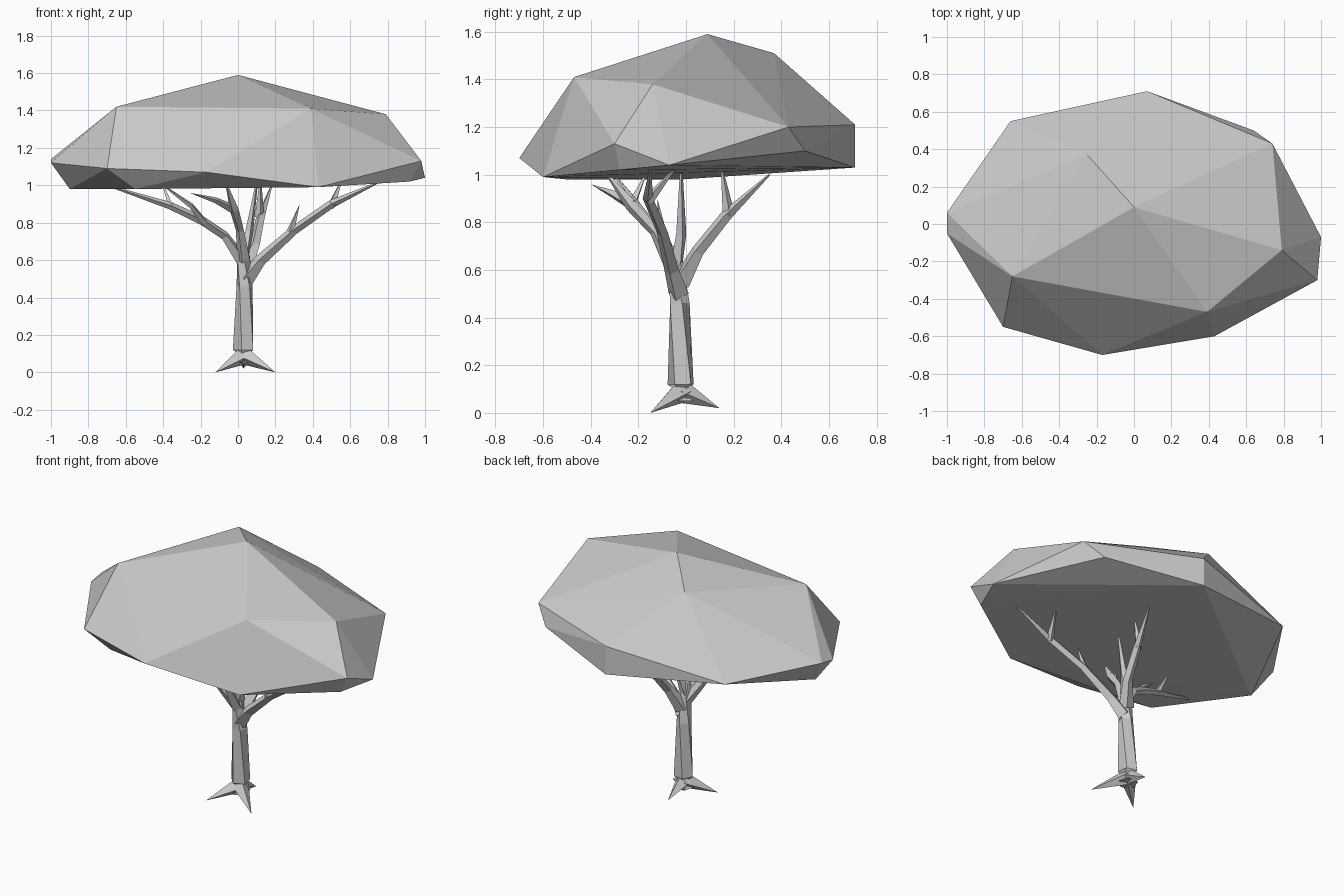
import bpy, bmesh
from mathutils import Vector

cube = bpy.data.objects.get("Cube")
if cube:
    bpy.data.objects.remove(cube, do_unlink=True)

GREY = (0.6, 0.6, 0.6, 1)
mat = bpy.data.materials.new("light grey")
mat.use_nodes = True
mat.diffuse_color = GREY
mat.node_tree.nodes["Principled BSDF"].inputs["Base Color"].default_value = GREY


def finish(name, bm):
    bmesh.ops.recalc_face_normals(bm, faces=bm.faces)
    mesh = bpy.data.meshes.new(name)
    bm.to_mesh(mesh)
    bm.free()
    mesh.materials.append(mat)
    obj = bpy.data.objects.new(name, mesh)
    bpy.context.collection.objects.link(obj)
    return obj


def limb(name, path, sides=4):
    """Faceted tapering limb; path holds (x, y, z, radius), radius 0 is a tip."""
    bm = bmesh.new()
    pts = [Vector(p[:3]) for p in path]
    rings = []
    for i, p in enumerate(pts):
        axis = (pts[min(i + 1, len(pts) - 1)] - pts[max(i - 1, 0)]).normalized()
        quat = axis.to_track_quat('Z', 'Y')
        r = path[i][3]
        if r == 0:
            rings.append([bm.verts.new(p)])
            continue
        ring = bmesh.ops.create_circle(bm, segments=sides, radius=r)["verts"]
        for v in ring:
            v.co = p + quat @ v.co
        rings.append(ring)
    for a, b in zip(rings, rings[1:]):
        for k in range(sides):
            n = (k + 1) % sides
            if len(b) == 1:
                bm.faces.new((a[k], a[n], b[0]))
            else:
                bm.faces.new((a[k], a[n], b[n], b[k]))
    bm.faces.new(rings[0][::-1])
    if len(rings[-1]) > 1:
        bm.faces.new(rings[-1])
    return finish(name, bm)


# Canopy: one faceted hull, listed from crown to underside
crown = [(0, .09, 1.59), (-.25, .37, 1.51), (-.65, -.28, 1.42),
         (.39, -.47, 1.41), (.79, -.14, 1.38)]
rim = [(.74, .43, 1.2), (.07, .71, 1.21), (-.66, .55, 1.1), (-1, .06, 1.14),
       (-1, -.05, 1.12), (-.7, -.55, 1.09), (-.17, -.7, 1.07),
       (.98, -.3, 1.13), (.64, .5, 1.1)]
underside = [(.07, .71, 1.03), (1, -.07, 1.04), (.92, -.28, 1.02),
             (.43, -.6, .99), (-.55, -.5, .98), (-.9, -.02, .98)]
bm = bmesh.new()
for co in crown + rim + underside:
    bm.verts.new(co)
hull = bmesh.ops.convex_hull(bm, input=bm.verts)
spare = {g for g in hull["geom_interior"] if isinstance(g, bmesh.types.BMVert)}
bmesh.ops.delete(bm, geom=list(spare), context='VERTS')
finish("canopy", bm)

# Trunk
limb("trunk", [(.03, -.02, .05, .062), (.03, -.02, .12, .058),
               (.035, -.03, .46, .045), (.03, -.04, .62, .035), (.02, -.05, .7, .02)], 5)

# Roots
for name, tip in (("right_root", (-.12, -.15, 0, 0)), ("left_root", (.2, -.15, 0, 0)),
                  ("back_root", (.03, .14, .02, 0))):
    limb(name, [(.03, -.02, .09, .05), tip])

# Main branches
limb("left_branch", [(.045, -.03, .5, .045), (.12, -.06, .6, .032), (.3, -.1, .76, .024),
                     (.5, -.16, .9, .022), (.76, -.15, 1.02, .004)])
limb("back_branch", [(.04, -.02, .55, .045), (.09, .05, .68, .028),
                     (.12, .17, .83, .024), (.18, .35, 1.0, .004)])
limb("right_branch", [(.02, -.04, .6, .035), (-.07, -.09, .73, .024), (-.19, -.16, .81, .024),
                      (-.36, -.22, .89, .02), (-.7, -.3, 1.0, .004)])
limb("front_branch", [(.03, -.05, .6, .035), (.01, -.13, .76, .022),
                      (-.02, -.23, .87, .026), (-.06, -.33, 1.0, .006)])
limb("upright_branch", [(.03, -.04, .62, .03), (.06, -.02, .75, .022), (.1, -.02, 1.01, .006)])

# Twigs
twigs = {
    "left_outer_twig": [(.5, -.16, .89, .024), (.55, -.05, 1.02, .004)],
    "left_inner_twig": [(.28, -.1, .75, .022), (.33, -.12, .9, 0)],
    "back_twig": [(.115, .18, .83, .026), (.12, .15, 1.03, .004)],
    "right_outer_twig": [(-.36, -.22, .89, .018), (-.4, -.17, 1.0, .004)],
    "right_inner_twig": [(-.18, -.16, .8, .022), (-.25, -.24, .89, .015), (-.4, -.3, 1.0, .003)],
    "front_twig": [(-.02, -.22, .87, .026), (-.12, -.31, .92, .016), (-.26, -.4, .96, 0)],
}
for name, path in twigs.items():
    limb(name, path)
